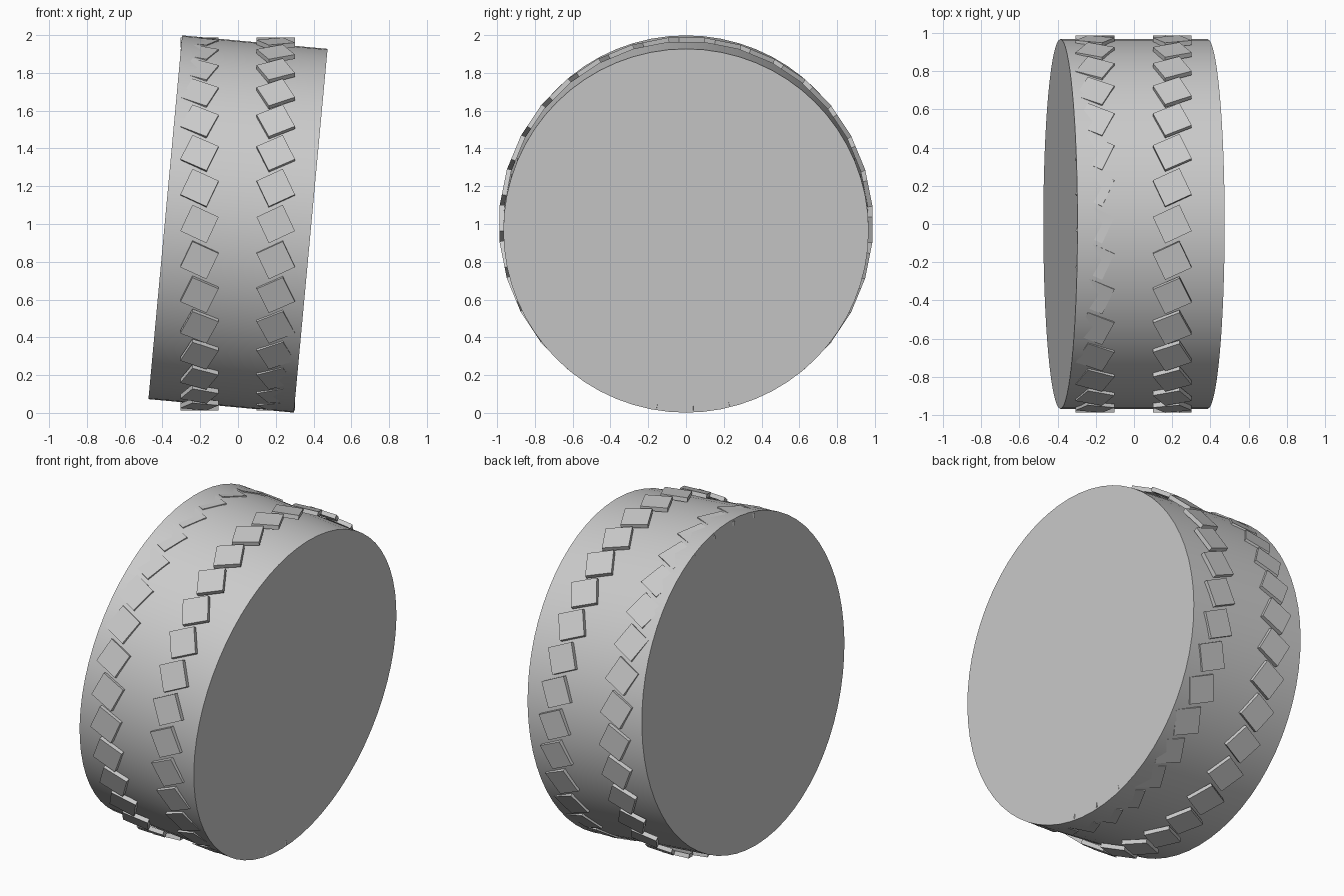
import bpy, bmesh
from math import radians, tau
from mathutils import Matrix

cube = bpy.data.objects.get("Cube")
if cube:
    bpy.data.objects.remove(cube, do_unlink=True)

CENTRE = Matrix.Translation((0, 0, 1))
BLOCKS = 32

grey = bpy.data.materials.new("plain grey")
grey.use_nodes = True
colour = (0.6, 0.6, 0.6, 1)
grey.diffuse_color = colour
grey.node_tree.nodes["Principled BSDF"].inputs["Base Color"].default_value = colour


def make_object(name, bm):
    mesh = bpy.data.meshes.new(name)
    bm.to_mesh(mesh)
    bm.free()
    mesh.materials.append(grey)
    obj = bpy.data.objects.new(name, mesh)
    bpy.context.collection.objects.link(obj)
    return obj


# Solid wheel drum, leaning slightly sideways
bm = bmesh.new()
bmesh.ops.create_cone(bm, cap_ends=True, segments=64, radius1=0.967, radius2=0.967,
                      depth=0.773, matrix=CENTRE @ Matrix.Rotation(radians(95.3), 4, "Y"))
drum = make_object("wheel_drum", bm)
bpy.context.view_layer.objects.active = drum
drum.select_set(True)
bpy.ops.object.shade_smooth_by_angle(angle=radians(30))


# Upright rings of square tread blocks, twisted in opposite directions
def tread_ring(name, x, twist):
    bm = bmesh.new()
    block = (Matrix.Translation((x, -0.974, 0)) @ Matrix.Rotation(radians(twist), 4, "Y")
             @ Matrix.Diagonal((0.153, 0.025, 0.153, 1)))
    for i in range(BLOCKS):
        turn = Matrix.Rotation(tau * i / BLOCKS, 4, "X")
        bmesh.ops.create_cube(bm, size=1, matrix=CENTRE @ turn @ block)
    make_object(name, bm)


tread_ring("right_tread_blocks", -0.204, 25)
tread_ring("left_tread_blocks", 0.2, -25)
